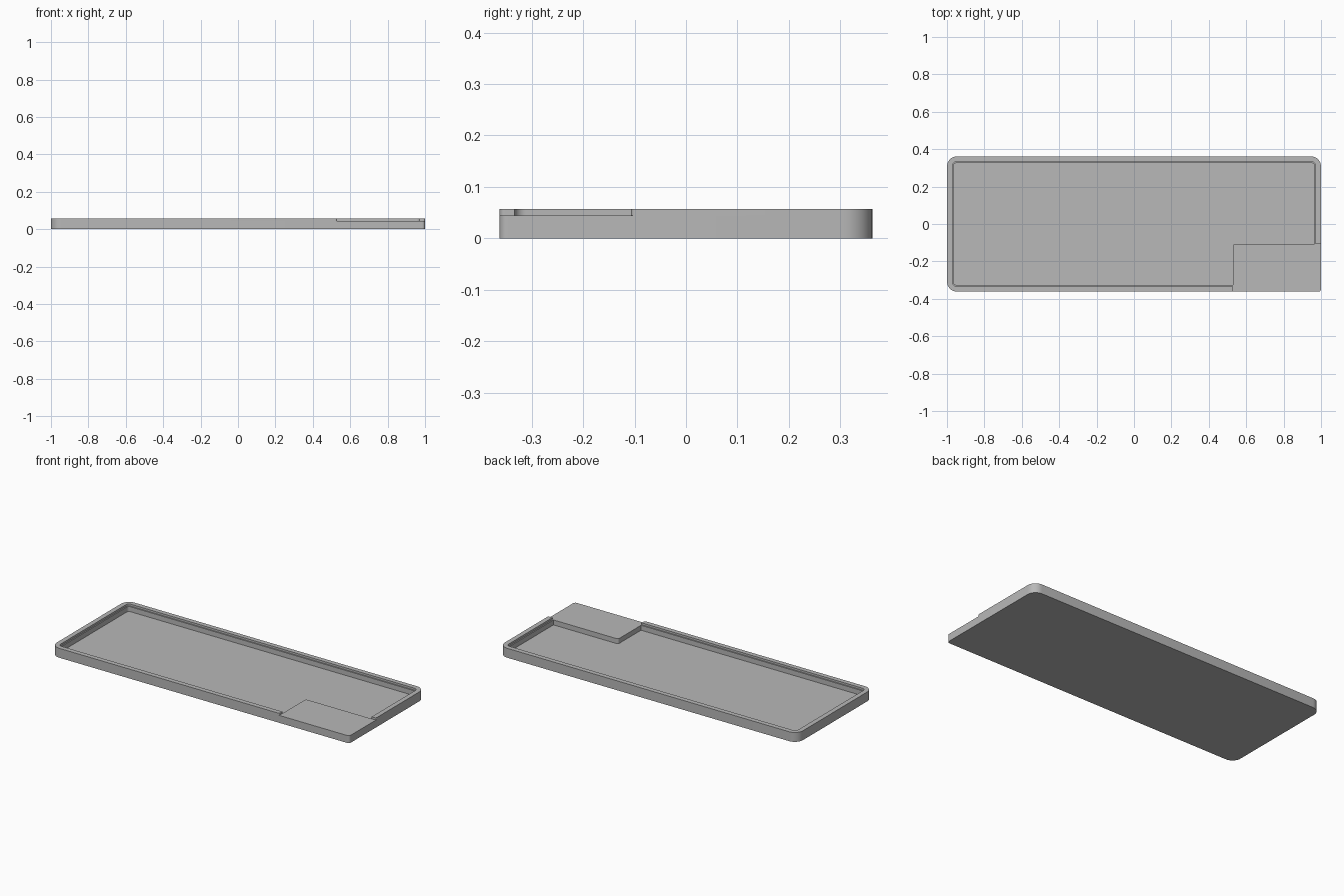
import bpy, bmesh, math

cube = bpy.data.objects.get("Cube")
if cube:
    bpy.data.objects.remove(cube, do_unlink=True)

# Main dimensions
W, D = 1.0, 0.362            # half width and half depth
FLOOR, LEDGE, TOP = 0.015, 0.045, 0.057
PAD_X, PAD_Y = 0.53, -0.107  # inner corner of the raised corner pad
R = 0.055

grey = bpy.data.materials.new("grey")
grey.use_nodes = True
grey.diffuse_color = (0.48, 0.48, 0.48, 1)
grey.node_tree.nodes["Principled BSDF"].inputs["Base Color"].default_value = grey.diffuse_color


def rounded(corners, steps=10):
    """Outline from right-angled corners (x, y, radius)."""
    pts = []
    for i, (x, y, r) in enumerate(corners):
        if r == 0:
            pts.append((x, y))
            continue
        dirs = []
        for n in (corners[i - 1], corners[(i + 1) % len(corners)]):
            length = math.hypot(n[0] - x, n[1] - y)
            dirs.append(((n[0] - x) / length, (n[1] - y) / length))
        (ax, ay), (bx, by) = dirs
        for k in range(steps + 1):
            t = math.pi / 2 * k / steps
            ka, kb = 1 - math.sin(t), 1 - math.cos(t)
            pts.append((x + r * (ax * ka + bx * kb), y + r * (ay * ka + by * kb)))
    return pts


def prism(name, corners, z0, z1):
    bm = bmesh.new()
    face = bm.faces.new([bm.verts.new((x, y, z0)) for x, y in rounded(corners)])
    ext = bmesh.ops.extrude_face_region(bm, geom=[face])
    for v in ext["geom"]:
        if isinstance(v, bmesh.types.BMVert):
            v.co.z = z1
    bmesh.ops.recalc_face_normals(bm, faces=bm.faces)
    mesh = bpy.data.meshes.new(name)
    bm.to_mesh(mesh)
    bm.free()
    mesh.materials.append(grey)
    ob = bpy.data.objects.new(name, mesh)
    bpy.context.collection.objects.link(ob)
    return ob


def smooth(ob):
    bpy.ops.object.select_all(action="DESELECT")
    ob.select_set(True)
    bpy.context.view_layer.objects.active = ob
    bpy.ops.object.shade_smooth_by_angle(angle=math.radians(30))


# Tray body, with a tighter corner under the pad
tray = prism("tray_body", [(-W, -D, R), (W, -D, 0.015), (W, D, R), (-W, D, R)], 0, LEDGE)

# Sunken floor, leaving the corner pad standing
ix, iy = W - 0.036, D - 0.036
cavity = prism("cavity_cutter", [
    (-ix, -iy, 0.015), (PAD_X, -iy, 0), (PAD_X, PAD_Y, 0.012),
    (ix, PAD_Y, 0), (ix, iy, 0.015), (-ix, iy, 0.015)], FLOOR, TOP + 0.02)
cavity.hide_render = True
cavity.hide_set(True)
cut = tray.modifiers.new("cavity", "BOOLEAN")
cut.operation = "DIFFERENCE"
cut.solver = "EXACT"
cut.object = cavity
bpy.context.view_layer.objects.active = tray
bpy.ops.object.modifier_apply(modifier=cut.name)
bpy.data.objects.remove(cavity, do_unlink=True)

# Raised rim, open around the pad and stepped back to leave a narrow ledge
ux, uy = W - 0.029, D - 0.029
rim = prism("raised_rim", [
    (PAD_X, -D, 0.01), (PAD_X, -uy, 0), (-ux, -uy, 0.022), (-ux, uy, 0.022),
    (ux, uy, 0.022), (ux, PAD_Y, 0), (W, PAD_Y, 0.01),
    (W, D, R), (-W, D, R), (-W, -D, R)], LEDGE, TOP)

for part in (tray, rim):
    smooth(part)
